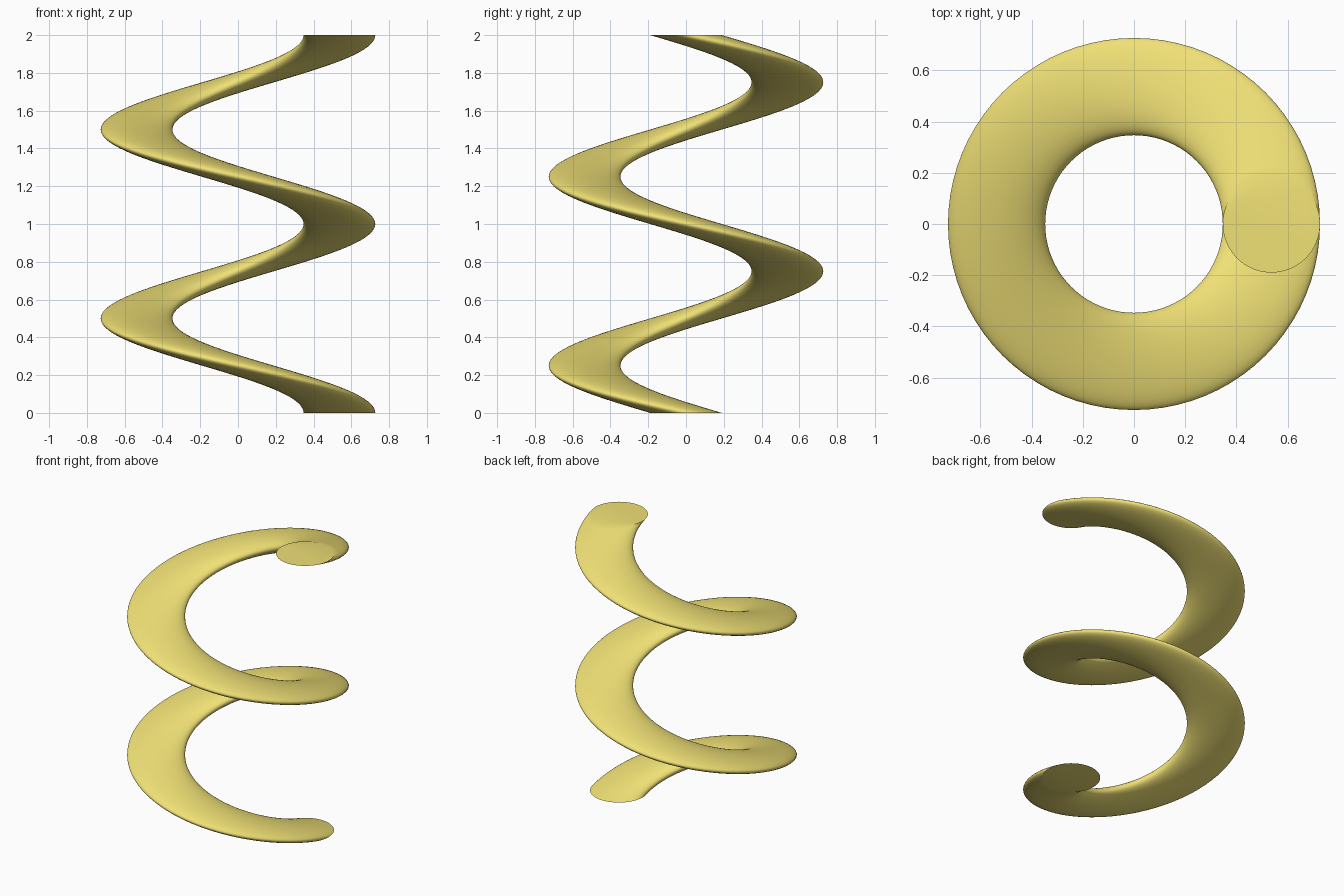
import bpy, bmesh
from math import pi
from mathutils import Vector, Matrix

if "Cube" in bpy.data.objects:
    bpy.data.objects.remove(bpy.data.objects["Cube"])

HEIGHT, TURNS = 2.0, 2
PATH_R, SECTION_R = 0.537, 0.19
SIDES, STEPS = 72, 160

bm = bmesh.new()

# Horizontal circular section, offset from the axis
bmesh.ops.create_circle(bm, segments=SIDES, radius=SECTION_R,
                        matrix=Matrix.Translation((PATH_R, 0, 0)))

# Screw the section up the z axis, turning clockwise seen from above
bmesh.ops.spin(bm, geom=bm.verts[:] + bm.edges[:], cent=(0, 0, 0), axis=(0, 0, 1),
               dvec=Vector((0, 0, HEIGHT / STEPS)), angle=-2 * pi * TURNS,
               steps=STEPS, use_duplicate=False)

# Flat caps at both ends
bmesh.ops.holes_fill(bm, edges=[e for e in bm.edges if e.is_boundary], sides=0)
bmesh.ops.recalc_face_normals(bm, faces=bm.faces[:])

mesh = bpy.data.meshes.new("helix_coil")
bm.to_mesh(mesh)
bm.free()
coil = bpy.data.objects.new("helix_coil", mesh)
bpy.context.collection.objects.link(coil)

# Yellow material
mat = bpy.data.materials.new("yellow")
mat.diffuse_color = (0.87, 0.75, 0.18, 1)
mat.use_nodes = True
mat.node_tree.nodes["Principled BSDF"].inputs["Base Color"].default_value = mat.diffuse_color
mesh.materials.append(mat)

# Smooth tube with crisp cap edges
bpy.context.view_layer.objects.active = coil
coil.select_set(True)
bpy.ops.object.shade_smooth_by_angle(angle=pi / 6)
